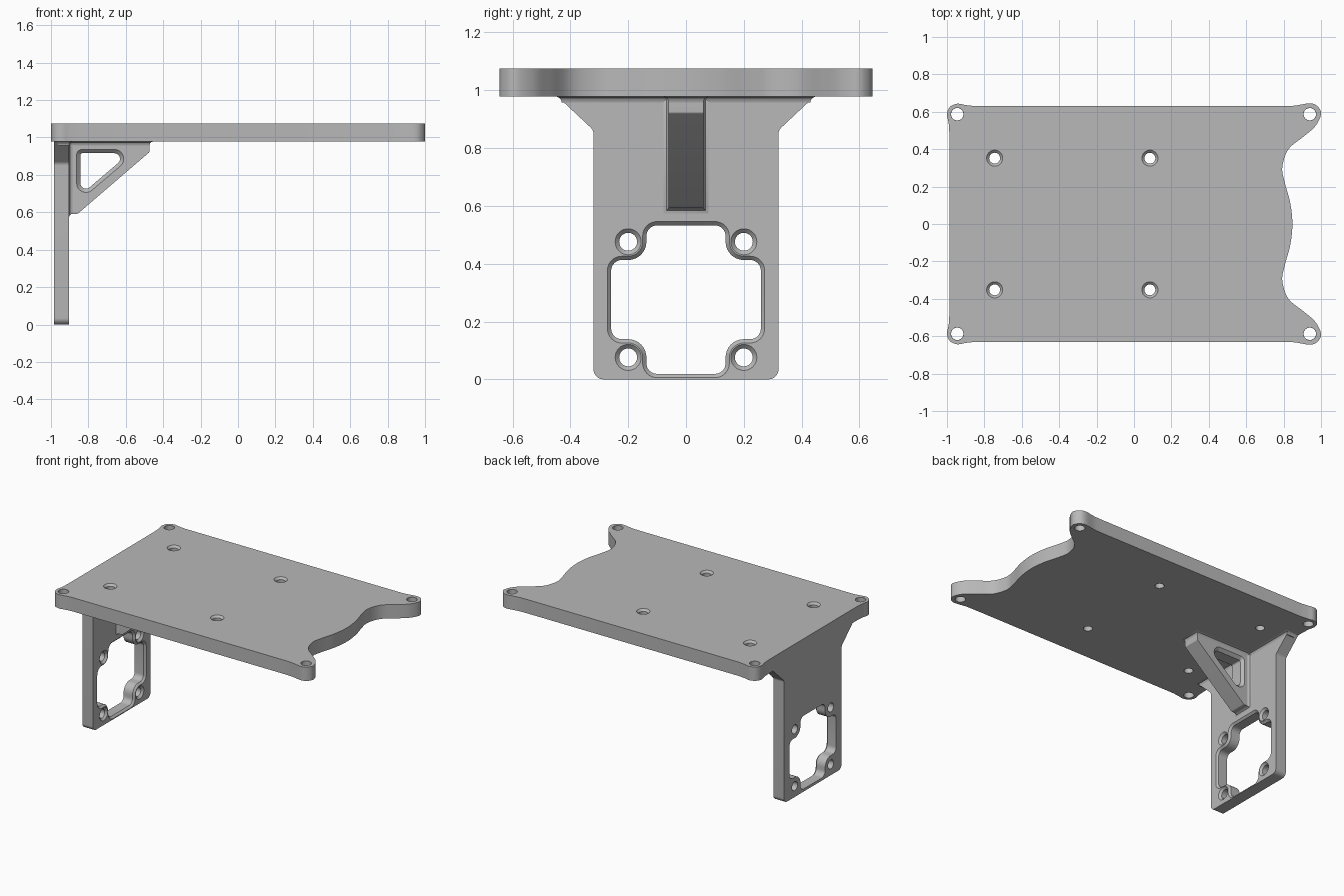
import bpy, bmesh
from math import sin, cos, tan, pi, radians
from mathutils import Vector

cube = bpy.data.objects.get("Cube")
if cube:
    bpy.data.objects.remove(cube)

grey = bpy.data.materials.new("plain_grey")
grey.use_nodes = True
grey.diffuse_color = (0.48, 0.48, 0.48, 1)
grey.node_tree.nodes["Principled BSDF"].inputs["Base Color"].default_value = grey.diffuse_color


# ---- 2D loop helpers ----
def circle(u, v, r, n=32):
    return [Vector((u + r * cos(2 * pi * i / n), v + r * sin(2 * pi * i / n))) for i in range(n)]


def rounded(corners, n=8):
    """Polygon of (u, v, radius) corners with filleted corners."""
    out = []
    for i, (u, v, r) in enumerate(corners):
        p = Vector((u, v))
        if not r:
            out.append(p)
            continue
        a = (Vector(corners[i - 1][:2]) - p).normalized()
        b = (Vector(corners[(i + 1) % len(corners)][:2]) - p).normalized()
        half = a.angle(b) / 2
        centre = p + (a + b).normalized() * r / sin(half)
        start = p + a * r / tan(half) - centre
        end = p + b * r / tan(half) - centre
        sweep = start.angle_signed(end)
        for k in range(n + 1):
            t = -sweep * k / n
            out.append(centre + Vector((start.x * cos(t) - start.y * sin(t),
                                        start.x * sin(t) + start.y * cos(t))))
    return out


def spline(points, n=6):
    """Smooth curve through the points."""
    p = [Vector(q) for q in points]
    p = [2 * p[0] - p[1]] + p + [2 * p[-1] - p[-2]]
    out = []
    for a, b, c, d in zip(p, p[1:], p[2:], p[3:]):
        for k in range(n):
            t = k / n
            out.append(0.5 * (2 * b + (c - a) * t + (2 * a - 5 * b + 4 * c - d) * t ** 2
                              + (3 * b - a - 3 * c + d) * t ** 3))
    return out + [p[-2]]


def grow(loop, d):
    """Offset a loop outwards by d."""
    if not d:
        return loop
    area = sum(p.x * q.y - q.x * p.y for p, q in zip(loop, loop[1:] + loop[:1]))
    s = 1 if area > 0 else -1
    out = []
    for i, p in enumerate(loop):
        e = (p - loop[i - 1]).normalized()
        f = (loop[(i + 1) % len(loop)] - p).normalized()
        m, q = Vector((e.y, -e.x)), Vector((f.y, -f.x))
        out.append(p + s * d * (m + q) / (1 + m.dot(q)))
    return out


# ---- solids ----
PLACE = {"x": lambda p, h: (h, p.x, p.y),
         "y": lambda p, h: (p.x, h, p.y),
         "z": lambda p, h: (p.x, p.y, h)}


def solid(name, loop, axis, layers):
    """Stack a loop along an axis; layers are (height, outward offset)."""
    bm = bmesh.new()
    rings = [[bm.verts.new(PLACE[axis](p, h)) for p in grow(loop, d)] for h, d in layers]
    for a, b in zip(rings, rings[1:]):
        for i in range(len(a)):
            bm.faces.new((a[i - 1], a[i], b[i], b[i - 1]))
    bm.faces.new(rings[0])
    bm.faces.new(rings[-1])
    bmesh.ops.recalc_face_normals(bm, faces=bm.faces)
    mesh = bpy.data.meshes.new(name)
    bm.to_mesh(mesh)
    bm.free()
    mesh.materials.append(grey)
    ob = bpy.data.objects.new(name, mesh)
    bpy.context.collection.objects.link(ob)
    return ob


def cut(ob, cutters):
    for c in cutters:
        c.hide_render = True
        mod = ob.modifiers.new("cut", "BOOLEAN")
        mod.operation, mod.solver, mod.object = "DIFFERENCE", "EXACT", c
    bpy.context.view_layer.update()
    done = bpy.data.meshes.new_from_object(ob.evaluated_get(bpy.context.evaluated_depsgraph_get()))
    ob.modifiers.clear()
    ob.data = done
    for c in cutters:
        bpy.data.objects.remove(c)


def through(lo, hi, chamfer):
    """Layers of a hole that opens out at its high end."""
    return [(lo - 0.02, 0), (hi - chamfer, 0), (hi, chamfer), (hi + 0.02, chamfer)]


BOTTOM, TOP = 0.978, 1.075
BACK, FACE = -0.985, -0.903

# Top plate with rounded corner lugs and a wavy end
lug = [(-0.987, 0.48), (-0.991, 0.54), (-1, 0.587), (-0.984, 0.626),
       (-0.945, 0.643), (-0.9, 0.636), (-0.85, 0.63)]
wave = [(0.74, 0.63), (0.85, 0.632), (0.94, 0.645), (0.982, 0.628), (1, 0.587),
        (0.97, 0.524), (0.91, 0.47), (0.826, 0.4), (0.793, 0.305),
        (0.805, 0.225), (0.835, 0.115)]
flip = lambda pts: [(x, -y) for x, y in reversed(pts)]
outline = spline(lug) + spline(wave + [(0.847, 0)] + flip(wave)) + spline(flip(lug))
plate = solid("top_plate", outline, "z", [(BOTTOM, 0), (TOP, 0)])
holes = []
for s in (-1, 1):
    for x in (-0.945, 0.94):
        holes.append(solid("lug_hole", circle(x, s * 0.587, 0.033), "z", through(BOTTOM, TOP, 0.001)))
    for x in (-0.745, 0.085):
        holes.append(solid("screw_hole", circle(x, s * 0.352, 0.029), "z", through(BOTTOM, TOP, 0.014)))
cut(plate, holes)

# Upright bracket, flared where it meets the plate
half = [(0.32, 0, 0.035), (0.32, 0.862, 0.03), (0.43, 0.965, 0), (0.445, 0.98, 0)]
shape = rounded(half + [(-y, z, r) for y, z, r in reversed(half)])
bracket = solid("upright_bracket", shape, "x", [(BACK, 0), (FACE, 0)])

# Motor-style opening with four screw holes around it
MID = 0.276
quarter = [(0.272, 0.15, 0.05), (0.15, 0.15, 0.05), (0.15, 0.27, 0.05)]
side = quarter + [(-y, z, r) for y, z, r in reversed(quarter)]
opening = side + [(-y, -z, r) for y, z, r in side]
window = rounded([(y, z + MID, r) for y, z, r in opening])
cutters = [solid("opening", grow(window, -0.013), "x", through(BACK, FACE, 0.013))]
for y in (-0.2, 0.2):
    for z in (-0.2, 0.2):
        cutters.append(solid("mount_hole", circle(y, MID + z, 0.031), "x", through(BACK, FACE, 0.014)))
cut(bracket, cutters)

# Gusset rib with a chamfered triangular window
rib = rounded([(-0.92, 0.592, 0), (-0.857, 0.592, 0.02), (-0.473, 0.922, 0.01),
               (-0.473, 0.985, 0), (-0.92, 0.985, 0)])
gusset = solid("gusset_rib", rib, "y", [(-0.06, 0), (0.06, 0)])
tri = rounded([(-0.863, 0.936, 0.03), (-0.525, 0.936, 0.05), (-0.863, 0.648, 0.05)])
cut(gusset, [solid("rib_window", tri, "y", [(-0.08, 0), (-0.06, 0), (-0.04, -0.02),
                                            (0.04, -0.02), (0.06, 0), (0.08, 0)])])


# Small flared fillets at the joints
def box(u0, u1, v0, v1):
    return [Vector(p) for p in ((u0, v0), (u1, v0), (u1, v1), (u0, v1))]


flare = [(0, 0), (0.009, 0.002), (0.016, 0.007), (0.021, 0.02)]
up = [(BOTTOM - 0.02 + h, d) for h, d in flare]
back = [(FACE + 0.02 - h, d) for h, d in flare]
fillets = [solid("rib_top_fillet", box(-0.92, -0.473, -0.06, 0.06), "z", up),
           solid("rib_wall_fillet", box(-0.06, 0.06, 0.592, 0.965), "x", back),
           solid("bracket_top_fillet", box(-0.96, FACE, -0.43, 0.43), "z", up)]

# Smooth the rounded surfaces, keep the machined edges sharp
bpy.ops.object.select_all(action="DESELECT")
for ob in [plate, bracket, gusset] + fillets:
    ob.select_set(True)
bpy.context.view_layer.objects.active = plate
bpy.ops.object.shade_smooth_by_angle(angle=radians(30))
